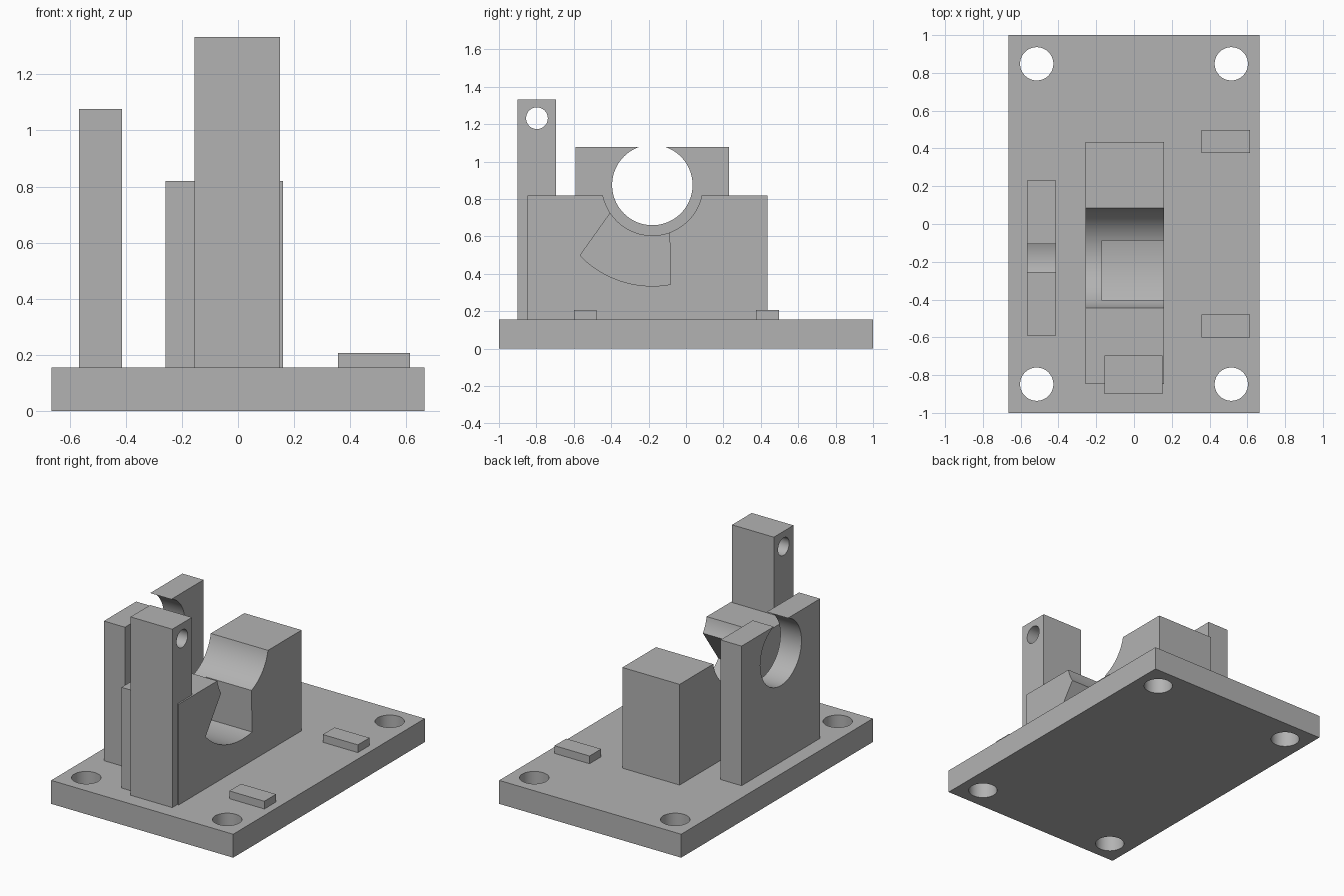
import bpy
import math

if "Cube" in bpy.data.objects:
    bpy.data.objects.remove(bpy.data.objects["Cube"], do_unlink=True)

grey = bpy.data.materials.new("plain_grey")
grey.use_nodes = True
GREY = (0.45, 0.45, 0.45, 1)
grey.diffuse_color = GREY
grey.node_tree.nodes["Principled BSDF"].inputs["Base Color"].default_value = GREY


def box(name, x, y, z):
    """Box from the (min, max) range on each axis."""
    bpy.ops.mesh.primitive_cube_add(size=1)
    ob = bpy.context.object
    ob.name = name
    ob.location = [sum(r) / 2 for r in (x, y, z)]
    ob.scale = [r[1] - r[0] for r in (x, y, z)]
    bpy.ops.object.transform_apply(location=True, rotation=True, scale=True)
    ob.data.materials.append(grey)
    return ob


def cylinder(center, radius, depth, along_x=False):
    turn = (0, math.pi / 2, 0) if along_x else (0, 0, 0)
    bpy.ops.mesh.primitive_cylinder_add(vertices=96, radius=radius, depth=depth,
                                        location=center, rotation=turn)
    return bpy.context.object


def prism(profile, x0, x1):
    """Extrude a (y, z) outline along x."""
    n = len(profile)
    verts = [(x, y, z) for x in (x0, x1) for y, z in profile]
    faces = [list(range(n))[::-1], list(range(n, 2 * n))]
    faces += [(i, (i + 1) % n, n + (i + 1) % n, n + i) for i in range(n)]
    mesh = bpy.data.meshes.new("pocket_cutter")
    mesh.from_pydata(verts, [], faces)
    ob = bpy.data.objects.new("pocket_cutter", mesh)
    bpy.context.collection.objects.link(ob)
    # Make the walls face outward
    bpy.context.view_layer.objects.active = ob
    bpy.ops.object.select_all(action="DESELECT")
    ob.select_set(True)
    bpy.ops.object.mode_set(mode="EDIT")
    bpy.ops.mesh.select_all(action="SELECT")
    bpy.ops.mesh.normals_make_consistent(inside=False)
    bpy.ops.object.mode_set(mode="OBJECT")
    return ob


def cut(ob, cutters):
    for cutter in cutters:
        cutter.hide_render = True
        mod = ob.modifiers.new("cut", "BOOLEAN")
        mod.operation = "DIFFERENCE"
        mod.solver = "EXACT"
        mod.object = cutter
        bpy.context.view_layer.objects.active = ob
        bpy.ops.object.modifier_apply(modifier=mod.name)
        bpy.data.objects.remove(cutter, do_unlink=True)
    bpy.ops.object.select_all(action="DESELECT")
    ob.select_set(True)
    bpy.context.view_layer.objects.active = ob
    bpy.ops.object.shade_smooth_by_angle(angle=math.radians(25))


TOP = 0.155           # top of the base plate
AXIS = (-0.18, 0.875)  # (y, z) of the shaft axis

# Base plate with four corner holes
base = box("base_plate", (-0.665, 0.665), (-1, 1), (0, TOP))
cut(base, [cylinder((sx * 0.515, sy * 0.848, TOP / 2), 0.088, 1)
           for sx in (-1, 1) for sy in (-1, 1)])

# Side bearing plate, its bore breaking through the top edge
plate = box("bearing_plate", (-0.567, -0.413), (-0.59, 0.23), (TOP, 1.077))
cut(plate, [cylinder((-0.49, *AXIS), 0.215, 1, True)])

# Main cradle block with round saddle and a sector pocket open to the left
block = box("cradle_block", (-0.258, 0.16), (-0.847, 0.435), (TOP, 0.82))
start, end = math.radians(224.3), math.radians(280.5)
arc = [(AXIS[0] + 0.54 * math.cos(a), AXIS[1] + 0.54 * math.sin(a))
       for a in [start + (end - start) * i / 24 for i in range(25)]]
pocket = prism(arc + [(-0.09, 0.7), (-0.36, 0.788)], -0.17, 0.4)
cut(block, [cylinder((0, *AXIS), 0.27, 2, True), pocket])

# Tall front post with pivot hole
post = box("front_post", (-0.155, 0.15), (-0.9, -0.695), (TOP, 1.333))
cut(post, [cylinder((0, -0.797, 1.232), 0.058, 1, True)])

# Two small locating pads
for name, y in (("front_pad", (-0.6, -0.478)), ("back_pad", (0.375, 0.497))):
    box(name, (0.357, 0.613), y, (TOP, 0.206))
